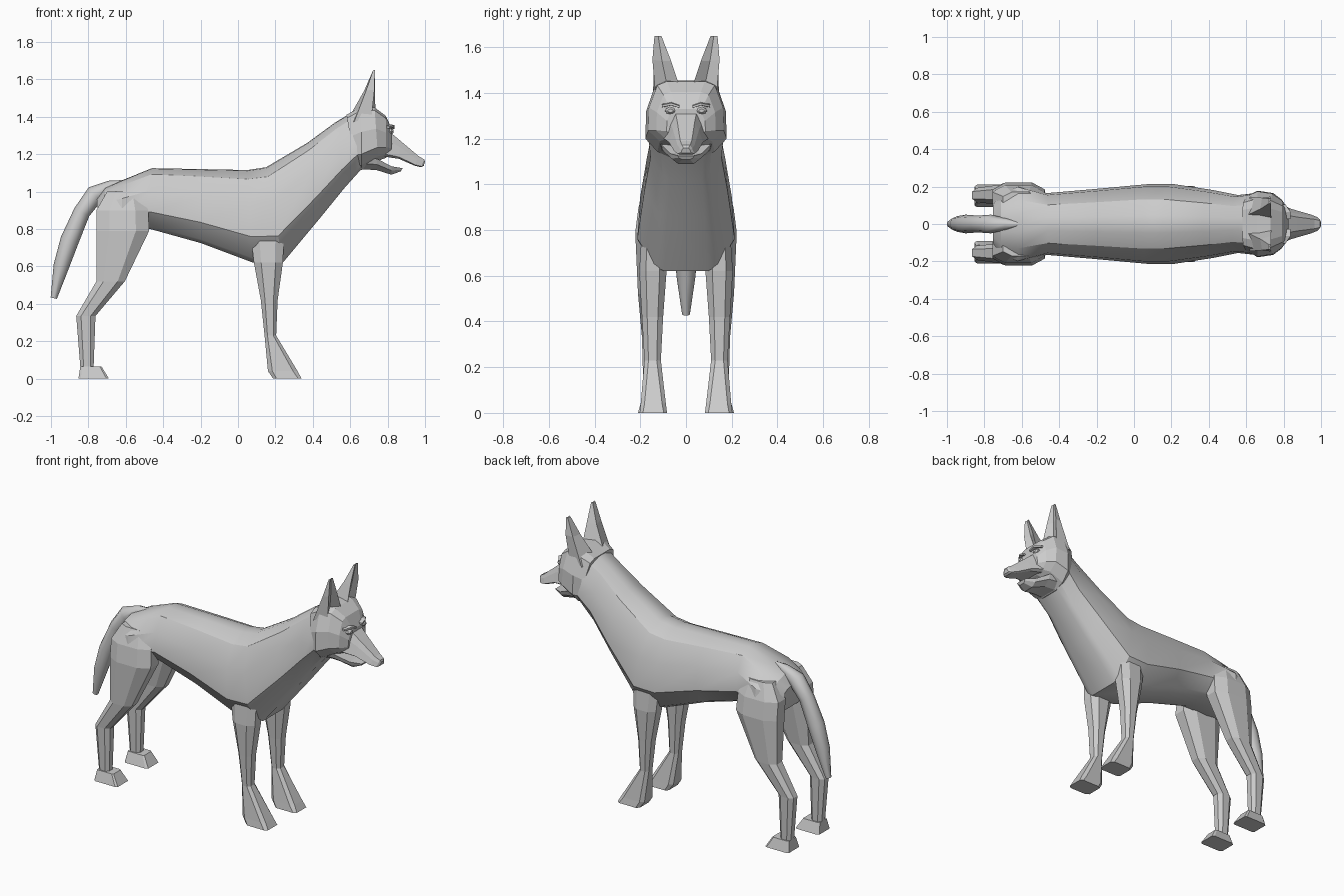
import bpy, bmesh, math
from mathutils import Vector

fur = bpy.data.materials.new("grey fur")
fur.diffuse_color = (0.6, 0.6, 0.6, 1)


def loft(name, rings, mirror=False, smooth=None):
    """Skin a list of equal-length point rings and cap both ends."""
    bm = bmesh.new()
    vs = [[bm.verts.new(p) for p in r] for r in rings]
    n = len(vs[0])
    for a, b in zip(vs, vs[1:]):
        for i in range(n):
            j = (i + 1) % n
            bm.faces.new((a[i], a[j], b[j], b[i]))
    bm.faces.new(vs[0][::-1])
    bm.faces.new(vs[-1])
    bmesh.ops.recalc_face_normals(bm, faces=bm.faces[:])
    me = bpy.data.meshes.new(name)
    bm.to_mesh(me)
    bm.free()
    me.materials.append(fur)
    ob = bpy.data.objects.new(name, me)
    bpy.context.collection.objects.link(ob)
    if mirror:
        m = ob.modifiers.new("mirror", 'MIRROR')
        m.use_axis = (False, True, False)
    if smooth:
        bpy.ops.object.select_all(action='DESELECT')
        ob.select_set(True)
        bpy.context.view_layer.objects.active = ob
        bpy.ops.object.shade_smooth_by_angle(angle=math.radians(smooth))
    return ob


def slices(sections, prof):
    """Symmetric rings: each section is top x,z, bottom x,z and half width."""
    half = prof + [(t, -y) for t, y in prof[::-1] if y]
    return [[(tx + (bx - tx) * t, w * y, tz + (bz - tz) * t) for t, y in half]
            for tx, tz, bx, bz, w in sections]


def leg_ring(z, x0, x1, y0, y1, c=0.25):
    """Rectangle with chamfered corners."""
    cx, cy = (x1 - x0) * c, (y1 - y0) * c
    return [(x0 + cx, y0, z), (x1 - cx, y0, z), (x1, y0 + cy, z), (x1, y1 - cy, z),
            (x1 - cx, y1, z), (x0 + cx, y1, z), (x0, y1 - cy, z), (x0, y0 + cy, z)]


# body and neck
body_prof = [(0, 0), (0.01, .22), (.1, .62), (.36, .94), (.72, 1), (.95, .66), (1, .45)]
loft("body", slices([
    (-.755, .96, -.75, .88, .11), (-.71, 1.02, -.72, .80, .175),
    (-.62, 1.06, -.62, .79, .21), (-.46, 1.125, -.47, .80, .165),
    (-.2, 1.12, -.2, .725, .188), (.05, 1.115, .08, .62, .213), (.15, 1.13, .24, .62, .213),
    (.37, 1.26, .44, .86, .182), (.52, 1.37, .57, 1.02, .155),
    (.62, 1.43, .66, 1.12, .165)], body_prof), smooth=28)

# head
head_prof = [(0, 0), (0, .5), (.06, .76), (.4, .98), (.75, 1), (.92, .7), (1, .35)]
loft("head", slices([
    (.58, 1.41, .63, 1.12, .15), (.66, 1.455, .66, 1.115, .178),
    (.73, 1.45, .75, 1.165, .165), (.79, 1.405, .79, 1.18, .13),
    (.825, 1.33, .82, 1.20, .085)], head_prof))

# muzzle and lower jaw
muzzle_prof = [(0, 0), (0, .5), (.35, .75), (.9, 1), (1, .8)]
loft("muzzle", slices([
    (.78, 1.345, .76, 1.19, .105), (.87, 1.27, .86, 1.175, .075),
    (.965, 1.19, .945, 1.138, .05), (.995, 1.172, .98, 1.13, .036),
    (1.0, 1.16, .993, 1.137, .022)], muzzle_prof))
jaw_prof = [(0, 0), (0, 1), (.5, .9), (1, .5)]
loft("lower_jaw", slices([
    (.65, 1.18, .64, 1.12, .12), (.745, 1.175, .74, 1.115, .11),
    (.82, 1.135, .82, 1.09, .07), (.88, 1.125, .87, 1.108, .035)], jaw_prof))

# ears: five-sided with a folded-in front
loft("ear", [
    [(.735, .025, 1.42), (.69, .08, 1.42), (.715, .135, 1.41), (.62, .145, 1.37), (.59, .04, 1.39)],
    [(.732, .065, 1.54), (.715, .105, 1.54), (.73, .147, 1.545), (.685, .14, 1.54), (.675, .08, 1.54)],
    [(.732, .108, 1.65), (.728, .122, 1.65), (.732, .138, 1.65), (.722, .136, 1.648),
     (.722, .11, 1.648)]], mirror=True)

# eyes and brows
loft("eye", [[(x, .068 + r * math.cos(a), 1.322 + .65 * r * math.sin(a))
              for a in [k * math.pi / 4 for k in range(8)]]
             for x, r in [(.79, .026), (.822, .024), (.832, .012)]], mirror=True)
loft("brow", [[(.79, y, z + .012), (f, y, z + .006), (f, y, z - .004), (.79, y, z - .006)]
              for y, z, f in [(.028, 1.338, .838), (.065, 1.35, .836), (.105, 1.342, .81)]],
     mirror=True)

# front legs
loft("front_leg", [
    leg_ring(.84, .06, .25, .11, .19), leg_ring(.62, .085, .24, .085, .205),
    leg_ring(.42, .122, .212, .1, .193), leg_ring(.23, .142, .204, .11, .182),
    leg_ring(.04, .16, .318, .088, .198, .15), leg_ring(0, .188, .34, .083, .203, .12)], mirror=True)

# hind legs
loft("hind_leg", [
    leg_ring(1.0, -.7, -.52, .08, .17), leg_ring(.9, -.757, -.48, .06, .208),
    leg_ring(.79, -.757, -.475, .07, .222), leg_ring(.52, -.757, -.605, .105, .21),
    leg_ring(.335, -.865, -.762, .115, .193), leg_ring(.06, -.843, -.772, .12, .185)], mirror=True)
loft("hind_foot", [leg_ring(.065, -.843, -.73, .112, .192, .08),
                   leg_ring(0, -.853, -.69, .09, .21, .08)], mirror=True)

# tail: round rings swept along a drooping path
path = [(-.61, 1.05, .012), (-.68, 1.03, .03), (-.765, .985, .05), (-.835, .89, .045),
        (-.90, .74, .05), (-.945, .6, .042), (-.985, .43, .017)]
rings = []
for i, (x, z, r) in enumerate(path):
    a, b = path[max(i - 1, 0)], path[min(i + 1, len(path) - 1)]
    d = Vector((b[0] - a[0], 0, b[1] - a[1])).normalized()
    up = Vector((-d.z, 0, d.x))
    rings.append([Vector((x, 0, z)) + up * r * math.cos(t) + Vector((0, r * math.sin(t), 0))
                  for t in [k * math.pi / 4 for k in range(8)]])
loft("tail", rings, smooth=50)
